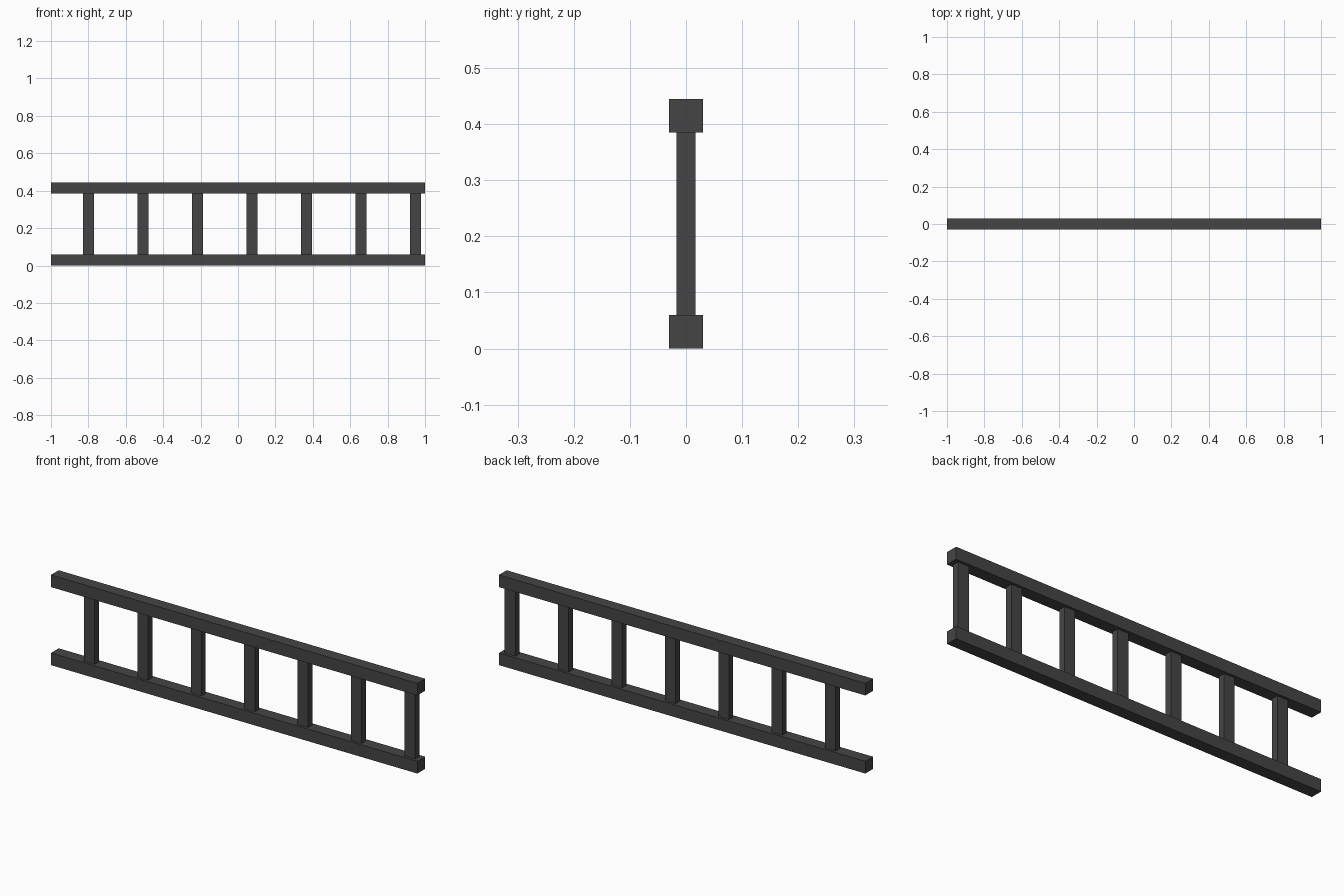
import bpy
import bmesh
from mathutils import Matrix, Vector

cube = bpy.data.objects.get("Cube")
if cube:
    bpy.data.objects.remove(cube, do_unlink=True)

# Single dark grey paint
paint = bpy.data.materials.new("dark_grey")
paint.use_nodes = True
grey = (0.06, 0.06, 0.06, 1)
paint.diffuse_color = grey
paint.node_tree.nodes["Principled BSDF"].inputs["Base Color"].default_value = grey


def box(name, center, size):
    bm = bmesh.new()
    bmesh.ops.create_cube(bm, size=1, matrix=Matrix.Diagonal((*size, 1)))
    mesh = bpy.data.meshes.new(name)
    bm.to_mesh(mesh)
    bm.free()
    mesh.materials.append(paint)
    obj = bpy.data.objects.new(name, mesh)
    obj.location = Vector(center)
    bpy.context.collection.objects.link(obj)
    return obj


RAIL = 0.06
HEIGHT = 0.445

# Long square rails
box("bottom_rail", (0, 0, RAIL / 2), (2, RAIL, RAIL))
box("top_rail", (0, 0, HEIGHT - RAIL / 2), (2, RAIL, RAIL))

# Evenly spaced posts, offset towards the left end
post_height = HEIGHT - 2 * RAIL
for i in range(7):
    box(f"post_{i + 1}", (-0.8 + i * 0.2915, 0, HEIGHT / 2),
        (0.058, 0.034, post_height))
